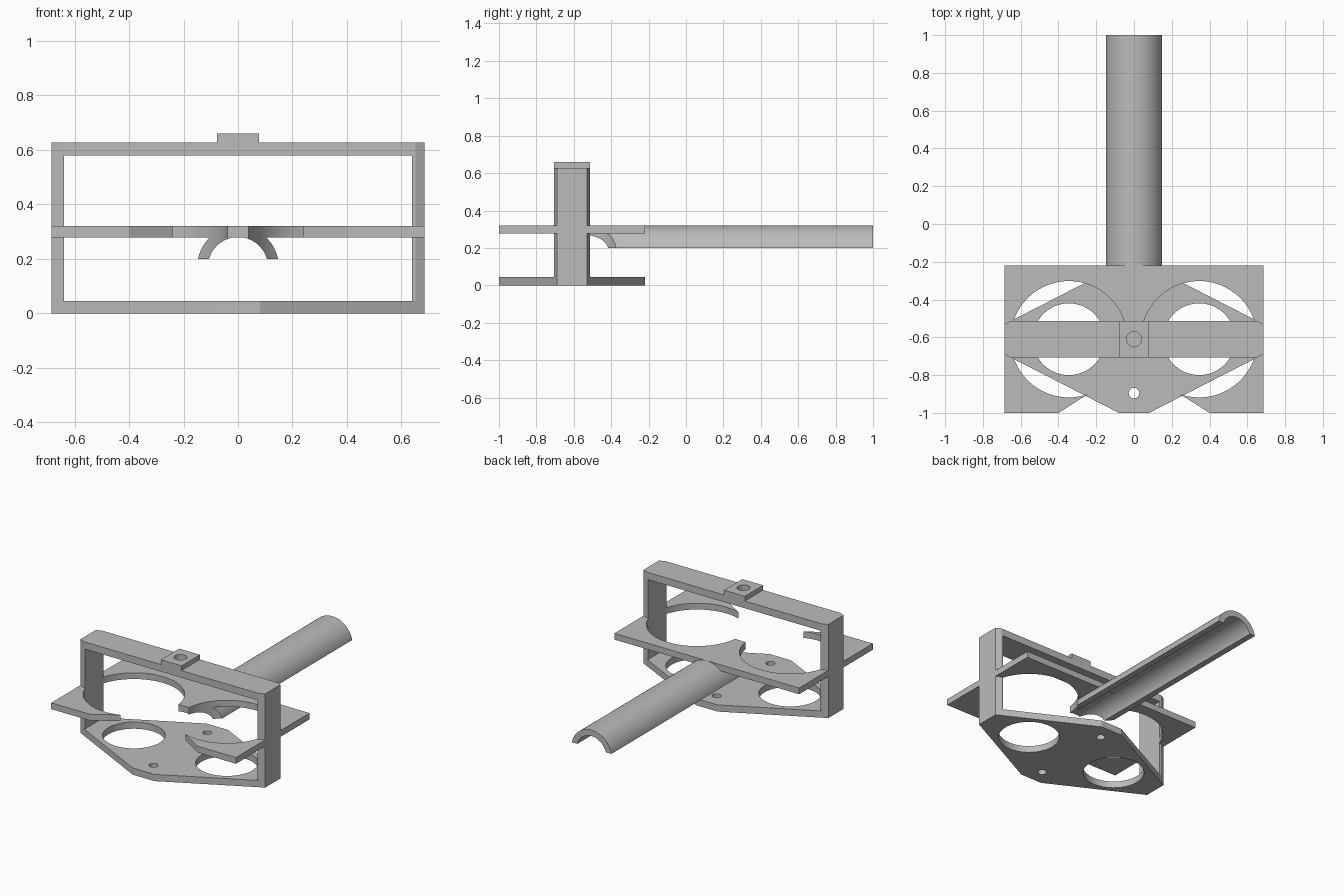
import bpy, bmesh, math

if "Cube" in bpy.data.objects:
    bpy.data.objects.remove(bpy.data.objects["Cube"])

grey = bpy.data.materials.new("plain_grey")
grey.use_nodes = True
grey.diffuse_color = (0.5, 0.5, 0.5, 1)
grey.node_tree.nodes["Principled BSDF"].inputs["Base Color"].default_value = (0.5, 0.5, 0.5, 1)

YC = -0.61      # middle of the plates in depth
HALF_W = 0.685  # half the overall width
HALF_D = 0.39   # half the plate depth
EYE_X = 0.345   # offset of the large holes


def prism(name, points, low, high, axis="z"):
    """Extrude an outline along z, or an (x, z) outline along y."""
    bm = bmesh.new()
    if axis == "z":
        verts = [bm.verts.new((x, y, low)) for x, y in points]
        step = (0, 0, high - low)
    else:
        verts = [bm.verts.new((x, low, z)) for x, z in points]
        step = (0, high - low, 0)
    face = bm.faces.new(verts)
    grown = bmesh.ops.extrude_face_region(bm, geom=[face])
    moved = [v for v in grown["geom"] if isinstance(v, bmesh.types.BMVert)]
    bmesh.ops.translate(bm, verts=moved, vec=step)
    bmesh.ops.recalc_face_normals(bm, faces=bm.faces)
    mesh = bpy.data.meshes.new(name)
    bm.to_mesh(mesh)
    bm.free()
    mesh.materials.append(grey)
    obj = bpy.data.objects.new(name, mesh)
    bpy.context.collection.objects.link(obj)
    return obj


def box(name, x, y, z):
    return prism(name, [(x[0], y[0]), (x[1], y[0]), (x[1], y[1]), (x[0], y[1])], *z)


def cylinder(name, x, y, r, low, high, sides=64):
    turn = 2 * math.pi / sides
    ring = [(x + r * math.cos(i * turn), y + r * math.sin(i * turn)) for i in range(sides)]
    return prism(name, ring, low, high)


def combine(obj, tool, operation):
    """Apply a boolean and discard the tool."""
    mod = obj.modifiers.new("combine", "BOOLEAN")
    mod.operation, mod.object, mod.solver = operation, tool, "EXACT"
    bpy.context.view_layer.objects.active = obj
    bpy.ops.object.modifier_apply(modifier=mod.name)
    bpy.data.objects.remove(tool)


def mirrored(quarter):
    """Outline from one quarter, listed from the right side to the back."""
    back = quarter + [(-x, y) for x, y in reversed(quarter)]
    front = [(-x, -y) for x, y in back]
    return [(x, YC + y) for x, y in back + front]


# Upright frame: chamfered column with a rectangular window
frame = prism("frame", mirrored([(HALF_W, 0.08), (0.652, 0.097)]), 0, 0.628)
combine(frame, box("window", (-0.64, 0.64), (-1, 0), (0.045, 0.58)), "DIFFERENCE")

# Raised tab with a blind socket on top of the frame
combine(frame, box("tab", (-0.077, 0.077), (YC - 0.097, YC + 0.097), (0.6, 0.66)), "UNION")
combine(frame, cylinder("socket", 0, YC, 0.04, 0.6, 0.7, 32), "DIFFERENCE")

# Tapered base plate joined to the frame, with two large and two small holes
base = prism("base_plate", mirrored([(HALF_W, 0.08), (0.08, HALF_D)]), 0, 0.045)
combine(frame, base, "UNION")
for side in (-1, 1):
    combine(frame, cylinder("hole", side * EYE_X, YC, 0.19, -0.1, 0.1), "DIFFERENCE")
    combine(frame, cylinder("hole", 0, YC + side * 0.285, 0.028, -0.1, 0.1, 32), "DIFFERENCE")
frame.name = "frame_and_base"

# Middle plate, open at the front with a short central neck
right = [(HALF_W, YC + HALF_D), (HALF_W, -1), (0.4, -1), (0.2, -0.874), (0.06, -0.575)]
plate = prism("middle_plate", right + [(-x, y) for x, y in reversed(right)], 0.278, 0.32)

# Half-pipe handle: open arch profile run to the back
cz, drop = 0.17, 0.03
arch = []
for radius, order in ((0.15, 1), (0.11, -1)):
    start = math.asin(drop / radius)
    arc = [start + (math.pi - 2 * start) * i / 40 for i in range(41)]
    arch += [(radius * math.cos(a), cz + radius * math.sin(a)) for a in arc[::order]]
handle = prism("half_pipe_handle", arch, -0.575, 1, axis="y")

# The large round openings trim both the plate and the handle
for part in (plate, handle):
    for side in (-1, 1):
        combine(part, cylinder("opening", side * EYE_X, YC, 0.308, 0.1, 0.5, 96), "DIFFERENCE")

# Smooth the round walls, keep edges sharp
for obj in (frame, plate, handle):
    bpy.ops.object.select_all(action="DESELECT")
    obj.select_set(True)
    bpy.context.view_layer.objects.active = obj
    bpy.ops.object.shade_smooth_by_angle(angle=math.radians(25))
